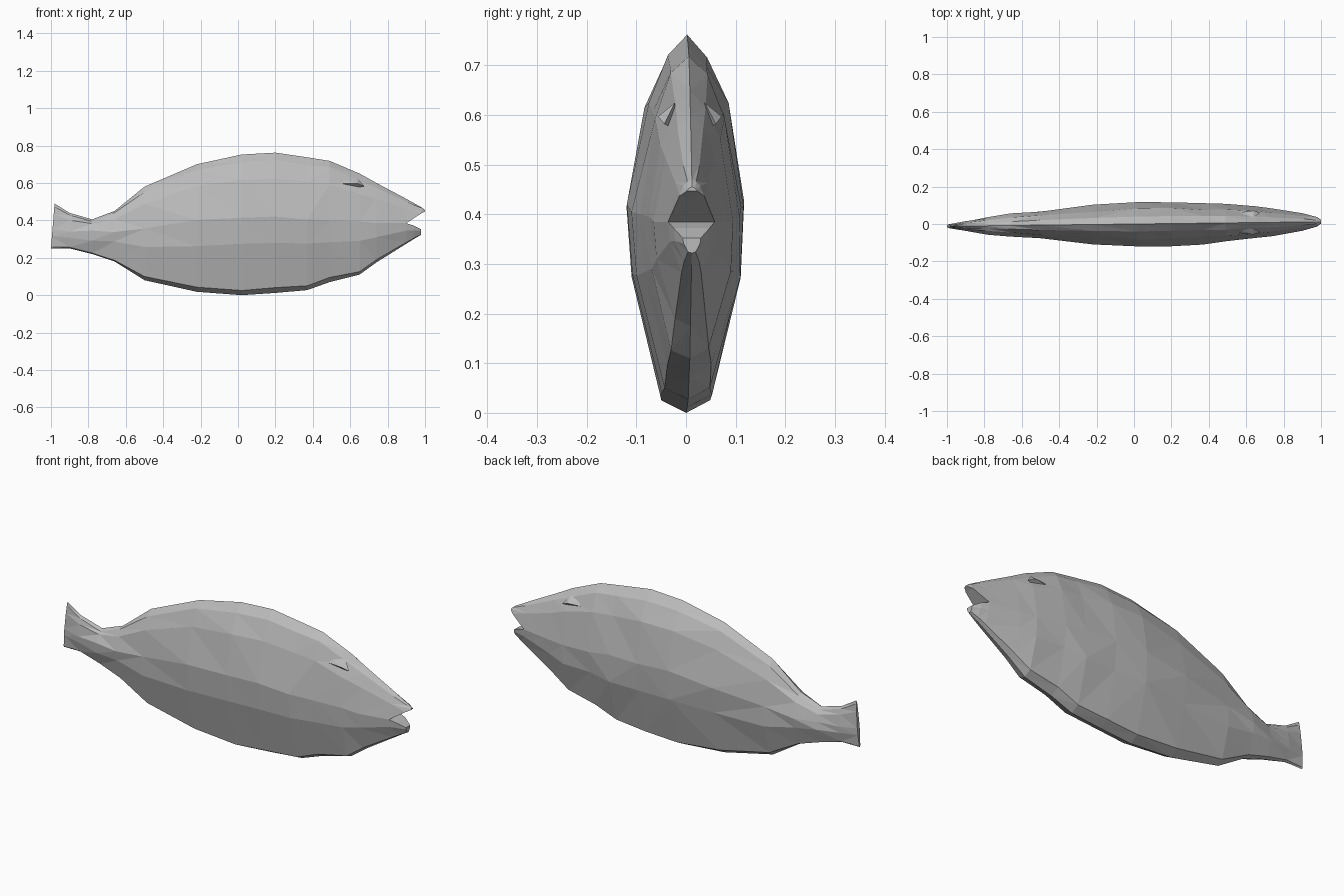
import bpy, bmesh, random
from mathutils import Vector

random.seed(4)
if "Cube" in bpy.data.objects:
    bpy.data.objects.remove(bpy.data.objects["Cube"], do_unlink=True)

grey = bpy.data.materials.new("fish grey")
grey.use_nodes = True
colour = (0.5, 0.5, 0.5, 1)
grey.diffuse_color = colour
bsdf = grey.node_tree.nodes["Principled BSDF"]
bsdf.inputs["Base Color"].default_value = colour
bsdf.inputs["Roughness"].default_value = 0.8

# Half cross-section: (share of width, share of height above / below the flank line)
UPPER = [(0, 1), (0.35, 0.88), (0.68, 0.6), (1, 0)]
LOWER = [(0.92, -0.36), (0.42, -0.93), (0, -1)]


def ring(station, half):
    """Closed cross-section: the left side going down, then the right side going up."""
    x, low, mid, high, width = station
    side = [(w * width, mid + h * ((high - mid) if h > 0 else (mid - low))) for w, h in half]
    back = [(-y, z) for y, z in reversed(side) if y > 0]
    return [Vector((x, y, z)) for y, z in side + back]


def finish(name, bm):
    for v in bm.verts:
        v.co.y += 0.012 * v.co.x
    bmesh.ops.recalc_face_normals(bm, faces=bm.faces)
    mesh = bpy.data.meshes.new(name)
    bm.to_mesh(mesh)
    bm.free()
    mesh.materials.append(grey)
    obj = bpy.data.objects.new(name, mesh)
    bpy.context.collection.objects.link(obj)


def loft(name, stations, half, uneven=0):
    bm = bmesh.new()
    rings = []
    for i, s in enumerate(stations):
        points = ring(s, half)
        if uneven and 1 < i < len(stations) - 2:
            for p in points:
                if abs(p.y) > 0.001:
                    p.y += random.uniform(-uneven, uneven) * abs(p.y) / s[4]
                    p.z += random.uniform(-uneven, uneven)
        rings.append([bm.verts.new(p) for p in points])
    for a, b in zip(rings, rings[1:]):
        for k in range(len(a)):
            n = (k + 1) % len(a)
            bm.faces.new((a[k], a[n], b[n], b[k]))
    bm.faces.new(rings[0])
    bm.faces.new(rings[-1])
    # slanted rear edge of the tail
    for v in bm.verts:
        if v.co.x < -0.99:
            v.co.x += 0.08 * (v.co.z - 0.25)
    bmesh.ops.triangulate(bm, faces=bm.faces)
    finish(name, bm)


# Body with tail: x, belly, flank line, back, half width
corner = (0.90, 0.275, 0.385, 0.515, 0.047)
body = [
    (-1.00, 0.25, 0.35, 0.49, 0.010),
    (-0.90, 0.25, 0.34, 0.44, 0.026),
    (-0.78, 0.22, 0.34, 0.405, 0.045),
    (-0.66, 0.18, 0.34, 0.45, 0.060),
    (-0.50, 0.08, 0.36, 0.58, 0.076),
    (-0.22, 0.018, 0.40, 0.70, 0.101),
    (0.02, 0.00, 0.42, 0.752, 0.118),
    (0.20, 0.012, 0.42, 0.762, 0.117),
    (0.37, 0.027, 0.41, 0.737, 0.110),
    (0.49, 0.07, 0.40, 0.718, 0.102),
    (0.65, 0.11, 0.39, 0.65, 0.085),
    (0.74, 0.175, 0.385, 0.60, 0.074),
    corner,
]
loft("body", body, UPPER + LOWER, uneven=0.006)

# Open mouth: two jaws that meet the body at the mouth corner
loft("upper_jaw", [corner, (0.98, 0.42, 0.437, 0.470, 0.025),
                   (1.00, 0.43, 0.447, 0.455, 0.010)], UPPER)
loft("lower_jaw", [corner, (0.94, 0.30, 0.372, 0.40, 0.036),
                   (0.978, 0.322, 0.352, 0.40, 0.018)], [(1, 0)] + LOWER)

# Small brow ledge on each side of the head
for name, side in (("left_brow", 1), ("right_brow", -1)):
    bm = bmesh.new()
    for x, y, z in [(0.56, 0.055, 0.597), (0.64, 0.064, 0.597), (0.675, 0.052, 0.582),
                    (0.64, 0.03, 0.625), (0.55, 0.035, 0.62), (0.60, 0.03, 0.57)]:
        bm.verts.new((x, side * y, z))
    bmesh.ops.convex_hull(bm, input=bm.verts)
    finish(name, bm)
